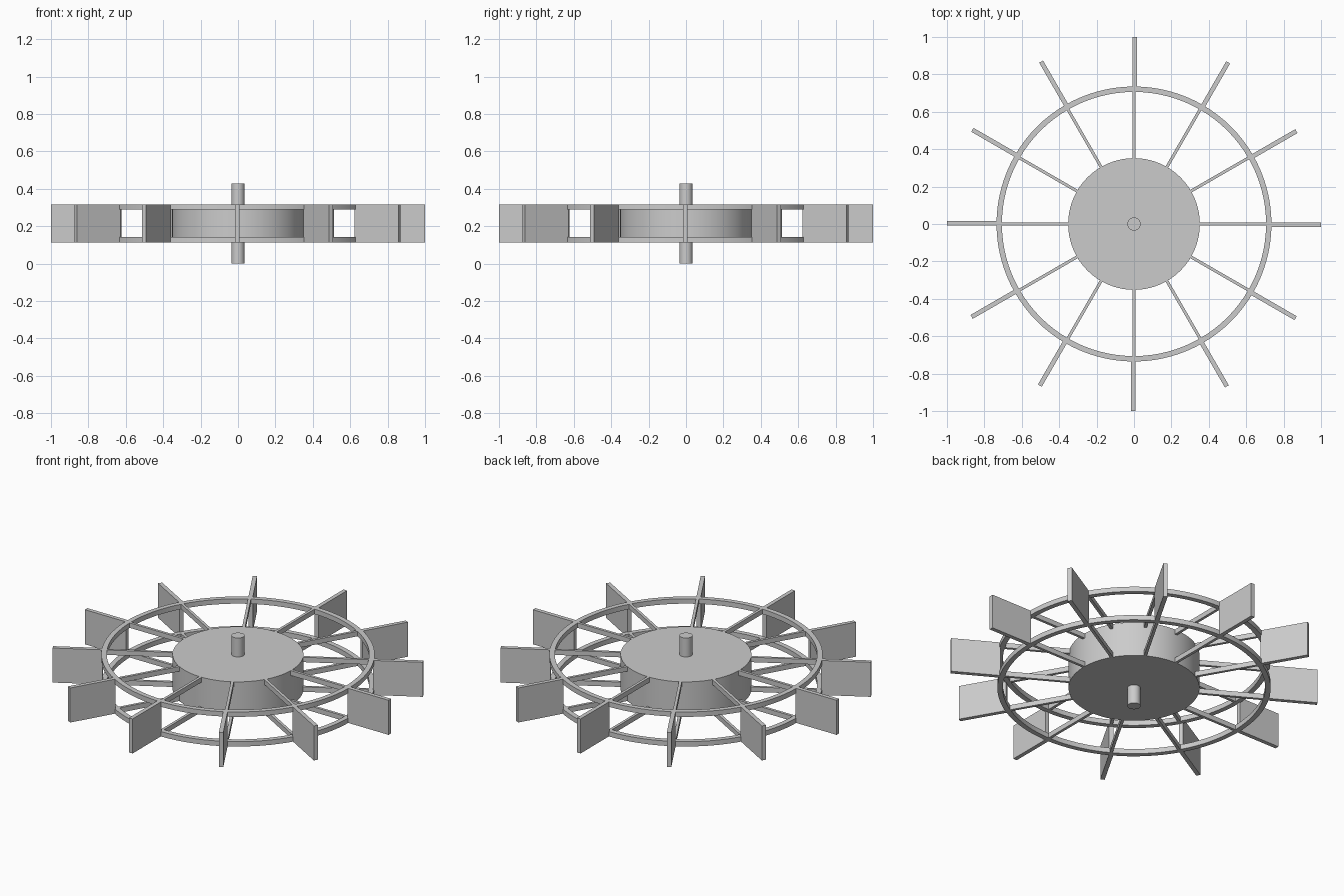
import bpy, bmesh, math
from mathutils import Matrix, Vector

cube = bpy.data.objects.get("Cube")
if cube:
    bpy.data.objects.remove(cube, do_unlink=True)

# Single grey finish
grey = bpy.data.materials.new("plain grey")
grey.use_nodes = True
grey.diffuse_color = (0.6, 0.6, 0.6, 1)
grey.node_tree.nodes["Principled BSDF"].inputs["Base Color"].default_value = (0.6, 0.6, 0.6, 1)

BOTTOM, TOP, HEIGHT = 0.112, 0.317, 0.429
BAR = 0.029          # height of rims and spokes
HUB_R, RIM_IN, RIM_OUT = 0.352, 0.706, 0.735
COUNT = 12
SEGMENTS = 96


def finish(name, bm, smooth=False):
    bmesh.ops.recalc_face_normals(bm, faces=bm.faces)
    mesh = bpy.data.meshes.new(name)
    bm.to_mesh(mesh)
    bm.free()
    obj = bpy.data.objects.new(name, mesh)
    bpy.context.collection.objects.link(obj)
    mesh.materials.append(grey)
    if smooth:
        bpy.ops.object.select_all(action="DESELECT")
        obj.select_set(True)
        bpy.context.view_layer.objects.active = obj
        bpy.ops.object.shade_smooth_by_angle(angle=math.radians(30))
    return obj


def cylinder(name, radius, z0, z1, segments):
    bm = bmesh.new()
    bmesh.ops.create_cone(bm, cap_ends=True, segments=segments, radius1=radius, radius2=radius,
                          depth=z1 - z0, matrix=Matrix.Translation((0, 0, (z0 + z1) / 2)))
    return finish(name, bm, True)


def ring(name, z0, z1):
    # Rectangular section swept around the axle
    bm = bmesh.new()
    section = [(RIM_IN, z0), (RIM_OUT, z0), (RIM_OUT, z1), (RIM_IN, z1)]
    loops = []
    for i in range(SEGMENTS):
        a = math.tau * i / SEGMENTS
        loops.append([bm.verts.new((r * math.cos(a), r * math.sin(a), z)) for r, z in section])
    for i, here in enumerate(loops):
        there = loops[(i + 1) % SEGMENTS]
        for j in range(4):
            k = (j + 1) % 4
            bm.faces.new((here[j], there[j], there[k], here[k]))
    return finish(name, bm, True)


def radial_box(name, angle, low, high):
    # Box given by opposite corners, turned about the axle
    low, high = Vector(low), Vector(high)
    bm = bmesh.new()
    place = (Matrix.Rotation(angle, 4, "Z") @ Matrix.Translation((low + high) / 2)
             @ Matrix.Diagonal((*(high - low), 1)))
    bmesh.ops.create_cube(bm, size=1, matrix=place)
    return finish(name, bm)


# Hub and axle
cylinder("hub", HUB_R, BOTTOM, TOP, SEGMENTS)
cylinder("axle", 0.035, 0, HEIGHT, 48)

# Rims, spokes and paddles
levels = {"lower": (BOTTOM, BOTTOM + BAR), "upper": (TOP - BAR, TOP)}
for level, (z0, z1) in levels.items():
    ring(f"{level}_rim", z0, z1)

for n in range(COUNT):
    angle = math.tau * n / COUNT
    for level, (z0, z1) in levels.items():
        radial_box(f"{level}_spoke_{n + 1}", angle,
                   (HUB_R - 0.004, -0.008, z0), (RIM_IN + 0.003, 0.008, z1))
    radial_box(f"paddle_{n + 1}", angle,
               (RIM_OUT - 0.005, -0.016, BOTTOM), (1, 0.008, TOP))
